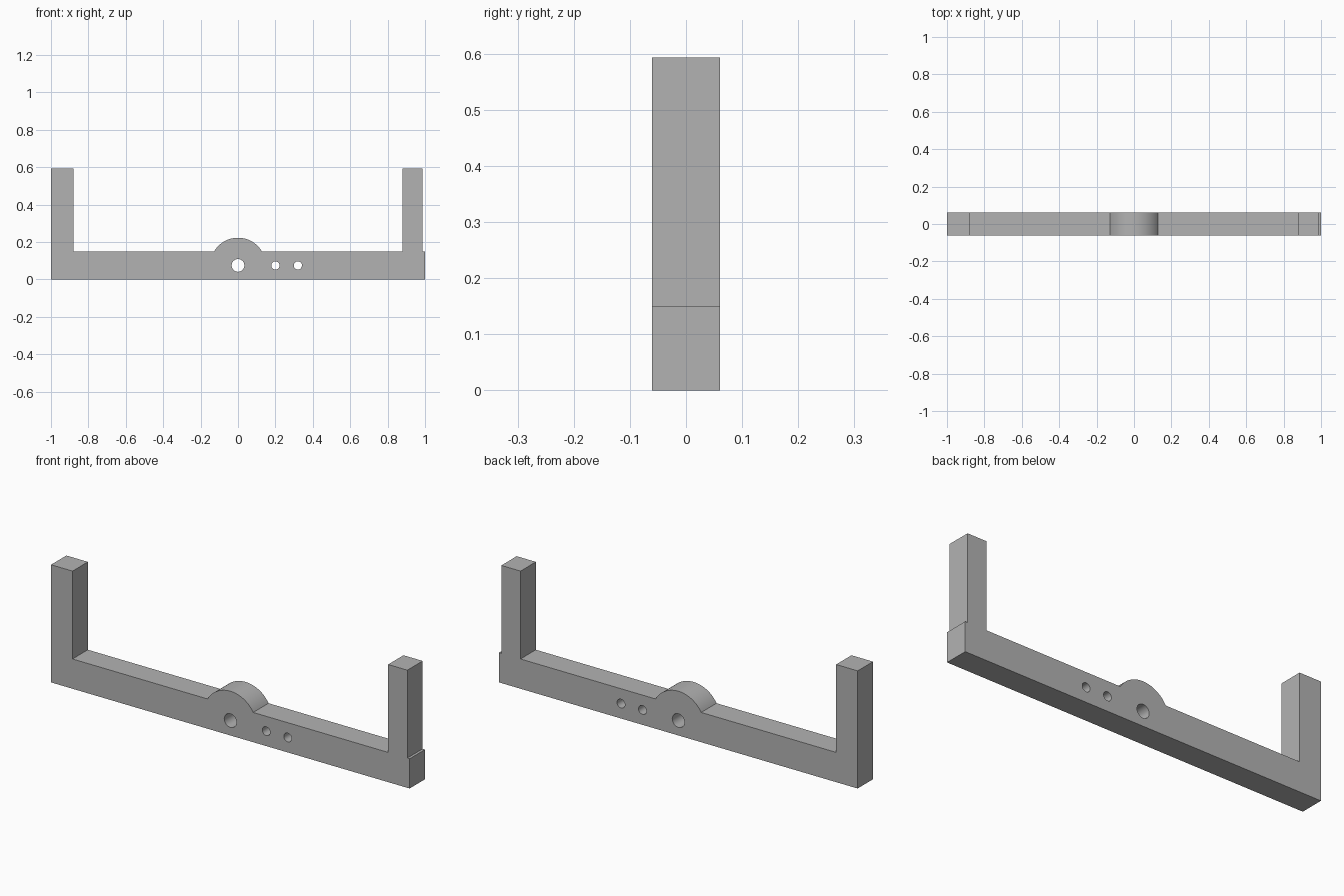
import bpy, bmesh, math

cube = bpy.data.objects.get("Cube")
if cube:
    bpy.data.objects.remove(cube, do_unlink=True)

HALF_DEPTH = 0.061
BAR_TOP = 0.15
POST_TOP = 0.593
AXIS_Z = 0.075
BOSS_RADIUS = 0.148

grey = bpy.data.materials.new("plain grey")
grey.use_nodes = True
colour = (0.45, 0.45, 0.45, 1)
grey.diffuse_color = colour
grey.node_tree.nodes["Principled BSDF"].inputs["Base Color"].default_value = colour


def extrude_profile(name, points):
    """Make a solid from an x-z outline, running through the full depth."""
    bm = bmesh.new()
    face = bm.faces.new([bm.verts.new((x, -HALF_DEPTH, z)) for x, z in points])
    result = bmesh.ops.extrude_face_region(bm, geom=[face])
    moved = [v for v in result["geom"] if isinstance(v, bmesh.types.BMVert)]
    bmesh.ops.translate(bm, verts=moved, vec=(0, 2 * HALF_DEPTH, 0))
    bmesh.ops.recalc_face_normals(bm, faces=bm.faces)
    mesh = bpy.data.meshes.new(name)
    bm.to_mesh(mesh)
    bm.free()
    mesh.materials.append(grey)
    obj = bpy.data.objects.new(name, mesh)
    bpy.context.collection.objects.link(obj)
    return obj


# Domed hub outline, from the right end of the arc to the left
start = math.asin((BAR_TOP - AXIS_Z) / BOSS_RADIUS)
steps = 40
arc = []
for i in range(steps + 1):
    a = start + (math.pi - 2 * start) * i / steps
    arc.append((BOSS_RADIUS * math.cos(a), AXIS_Z + BOSS_RADIUS * math.sin(a)))

# Bar with two end posts; the left post is set in, leaving a small ledge
outline = [(-1, 0), (1, 0), (1, BAR_TOP), (0.987, BAR_TOP), (0.987, POST_TOP),
           (0.88, POST_TOP), (0.88, BAR_TOP)]
outline += arc
outline += [(-0.88, BAR_TOP), (-0.88, POST_TOP), (-1, POST_TOP)]
bracket = extrude_profile("bracket", outline)

# Through holes: axle hole and two screw holes
cutters = []
for name, x, radius in (("axle_hole", 0, 0.034),
                        ("inner_screw_hole", 0.2, 0.022),
                        ("outer_screw_hole", 0.32, 0.022)):
    bpy.ops.mesh.primitive_cylinder_add(vertices=40, radius=radius, depth=0.3,
                                        location=(x, 0, AXIS_Z),
                                        rotation=(math.pi / 2, 0, 0))
    cutter = bpy.context.object
    cutter.name = name + "_cutter"
    cutter.data.materials.append(grey)
    cutter.hide_render = True
    cutters.append(cutter)
    mod = bracket.modifiers.new(name, "BOOLEAN")
    mod.operation = "DIFFERENCE"
    mod.solver = "EXACT"
    mod.object = cutter

# Apply the cuts, remove the cutters and smooth the curved walls
bpy.ops.object.select_all(action="DESELECT")
bracket.select_set(True)
bpy.context.view_layer.objects.active = bracket
for mod in list(bracket.modifiers):
    bpy.ops.object.modifier_apply(modifier=mod.name)
for cutter in cutters:
    bpy.data.objects.remove(cutter, do_unlink=True)
bpy.ops.object.shade_smooth_by_angle(angle=math.radians(30))
